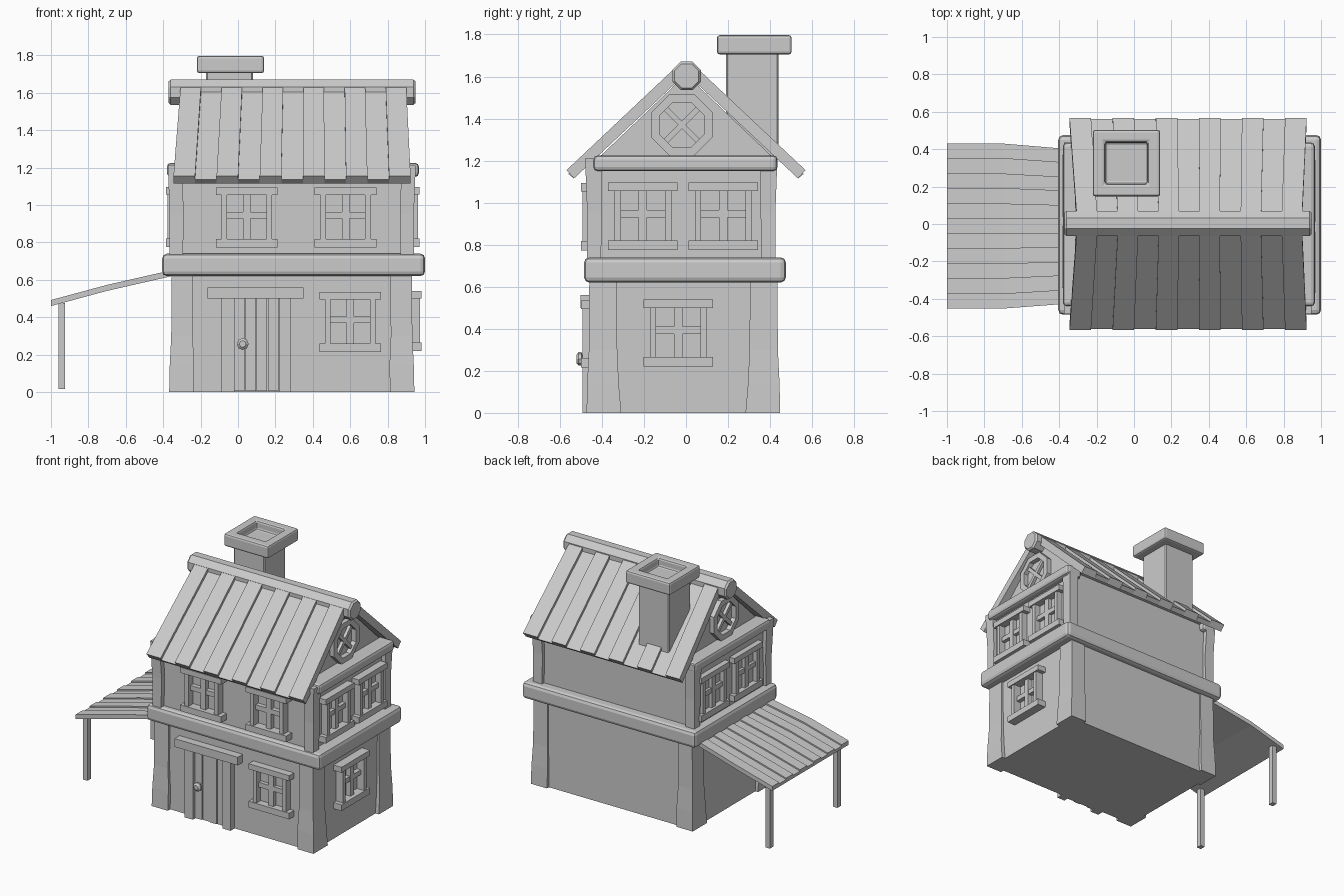
import bpy, bmesh, math
from mathutils import Vector

if "Cube" in bpy.data.objects:
    bpy.data.objects.remove(bpy.data.objects["Cube"])

grey = bpy.data.materials.new("plain_grey")
grey.diffuse_color = (0.6, 0.6, 0.6, 1)
grey.use_nodes = True
grey.node_tree.nodes["Principled BSDF"].inputs["Base Color"].default_value = grey.diffuse_color


def finish(name, bm, bevel=0, segments=2):
    bmesh.ops.recalc_face_normals(bm, faces=bm.faces)
    me = bpy.data.meshes.new(name)
    bm.to_mesh(me)
    bm.free()
    me.materials.append(grey)
    ob = bpy.data.objects.new(name, me)
    bpy.context.collection.objects.link(ob)
    if bevel:
        m = ob.modifiers.new("bevel", 'BEVEL')
        m.width, m.segments = bevel, segments
    return ob


def add_loft(bm, loops):
    """Skin a list of equal closed loops and cap both ends."""
    rings = [[bm.verts.new(p) for p in lp] for lp in loops]
    n = len(rings[0])
    for a, b in zip(rings, rings[1:]):
        for i in range(n):
            bm.faces.new((a[i], a[(i + 1) % n], b[(i + 1) % n], b[i]))
    bm.faces.new(rings[0])
    bm.faces.new(rings[-1])


def rect(x0, x1, y0, y1, z):
    return [(x0, y0, z), (x1, y0, z), (x1, y1, z), (x0, y1, z)]


def add_box(bm, x0, x1, y0, y1, z0, z1):
    add_loft(bm, [rect(x0, x1, y0, y1, z0), rect(x0, x1, y0, y1, z1)])


def box(name, *dims, bevel=0, segments=2):
    bm = bmesh.new()
    add_box(bm, *dims)
    return finish(name, bm, bevel, segments)


def lerp(a, b, t):
    return a + (b - a) * t


# Walls
box("lower_walls", -0.345, 0.915, -0.445, 0.425, 0, 0.66)
box("upper_walls", -0.345, 0.915, -0.435, 0.40, 0.66, 1.21)
bm = bmesh.new()
tri = [(-0.43, 1.2), (0.43, 1.2), (0, 1.61)]
add_loft(bm, [[(x, y, z) for y, z in tri] for x in (-0.28, 0.86)])
finish("gable_walls", bm)

# Corner posts, flared at the foot below and at the head above
for sx in (0, 1):
    for sy in (0, 1):
        def ring(out, wx, wy, z, back=0.0):
            ox = 0.93 + out if sx else -0.355 - out
            ix = ox - wx if sx else ox + wx
            oy = 0.435 + out - back if sy else -0.46 - out
            iy = oy - wy if sy else oy + wy
            return rect(min(ox, ix), max(ox, ix), min(oy, iy), max(oy, iy), z)
        tag = ("left", "right")[sx] + ("_front", "_back")[sy]
        bm = bmesh.new()
        add_loft(bm, [ring(0.013, 0.13, 0.165, 0), ring(0.01, 0.13, 0.15, 0.14),
                      ring(0.002, 0.115, 0.135, 0.3), ring(0, 0.115, 0.13, 0.64)])
        finish("lower_post_" + tag, bm)
        bm = bmesh.new()
        add_loft(bm, [ring(0.01, 0.07, 0.065, 0.7, 0.02), ring(0.01, 0.075, 0.07, 0.95, 0.02),
                      ring(0.02, 0.075, 0.08, 1.21, 0.02)])
        finish("upper_post_" + tag, bm)

# Belt between the floors and gable beams
box("floor_band", -0.405, 1.0, -0.485, 0.475, 0.62, 0.74, bevel=0.025)
box("gable_beam_right", 0.84, 0.967, -0.44, 0.435, 1.15, 1.225, bevel=0.02)
box("gable_beam_left", -0.38, -0.26, -0.44, 0.435, 1.15, 1.225, bevel=0.02)


# Windows, built across / up / outwards then turned to the wall
def place(bm, side, plane, c, z):
    f = {"front": lambda v: (c + v.x, plane - v.y, z + v.z),
         "right": lambda v: (plane + v.y, c + v.x, z + v.z),
         "left": lambda v: (plane - v.y, c - v.x, z + v.z)}[side]
    for v in bm.verts:
        v.co = Vector(f(v.co))


def window(name, side, plane, c, z, d):
    bm = bmesh.new()
    add_box(bm, -0.165, 0.165, -0.03, d, 0.12, 0.16)
    add_box(bm, -0.165, 0.165, -0.03, d, -0.16, -0.115)
    for s in (-1, 1):
        a, b = sorted((s * 0.105, s * 0.135))
        add_box(bm, a, b, -0.03, d - 0.008, -0.13, 0.13)
    m = d * 0.55
    add_box(bm, -0.02, 0.02, -0.03, m, -0.13, 0.13)
    add_box(bm, -0.11, 0.11, -0.03, m - 0.003, -0.005, 0.03)
    place(bm, side, plane, c, z)
    finish(name, bm)


window("front_window_lower", "front", -0.445, 0.6, 0.375, 0.055)
for i, x in enumerate((0.047, 0.575)):
    window(f"front_window_upper_{i}", "front", -0.435, x, 0.933, 0.065)
window("right_window_lower", "right", 0.915, -0.037, 0.38, 0.065)
for i, y in enumerate((-0.205, 0.177)):
    window(f"right_window_upper_{i}", "right", 0.915, y, 0.935, 0.055)
    window(f"left_window_upper_{i}", "left", -0.345, -y, 0.935, 0.04)


# Round gable windows with crossed bars
def round_window(name, side, plane):
    bm = bmesh.new()
    n = 8
    rings = []
    for r, d in ((0.157, -0.02), (0.157, 0.035), (0.115, 0.035), (0.115, -0.02)):
        rings.append([bm.verts.new((r * math.cos((k + .5) * math.tau / n), d,
                                    r * math.sin((k + .5) * math.tau / n))) for k in range(n)])
    for a, b in zip(rings, rings[1:]):
        for k in range(n):
            bm.faces.new((a[k], a[(k + 1) % n], b[(k + 1) % n], b[k]))
    for ang in (45, 135):
        u = Vector((math.cos(math.radians(ang)), 0, math.sin(math.radians(ang))))
        w = Vector((-u.z, 0, u.x))
        add_loft(bm, [[u * e + w * h + Vector((0, d, 0)) for h, d in
                       ((-.013, -.02), (.013, -.02), (.013, .022), (-.013, .022))]
                      for e in (-0.12, 0.12)])
    place(bm, side, plane, -0.02, 1.37)
    finish(name, bm)


round_window("round_window_right", "right", 0.86)
round_window("round_window_left", "left", -0.28)

# Door: planks, frame, knob
for i in range(4):
    box(f"door_plank_{i}", -0.02 + i * 0.06, 0.036 + i * 0.06, -0.47 + 0.006 * (i % 2), -0.42, 0.005, 0.5)
box("door_backing", -0.02, 0.22, -0.452, -0.42, 0.005, 0.5)
box("door_jamb_left", -0.088, -0.02, -0.493, -0.42, 0, 0.51)
box("door_jamb_right", 0.22, 0.284, -0.493, -0.42, 0, 0.51)
box("door_lintel", -0.163, 0.35, -0.503, -0.42, 0.5, 0.56)
bm = bmesh.new()
add_loft(bm, [[(0.025 + r * math.cos(k * math.tau / 8), y, 0.257 + r * math.sin(k * math.tau / 8))
               for k in range(8)]
              for r, y in ((0.014, -0.46), (0.014, -0.49), (0.032, -0.498), (0.032, -0.511), (0.018, -0.522))])
finish("door_knob", bm)

# Roof boards, alternately raised and sunk, both slopes
for s, side in ((-1, "front"), (1, "back")):
    for i in range(11):
        drop = 0.026 * (i % 2)
        ey = 0.568 - 0.3 * drop
        prof = [(ey, 1.155 - drop * 0.7, 0), (0.03, 1.662 - drop, 1), (0.0, 1.615, 1), (0.533, 1.115, 0)]
        bm = bmesh.new()
        add_loft(bm, [[(lerp(lerp(-0.345, 0.923, t), lerp(-0.305, 0.898, t), up), s * y, z)
                       for y, z, up in prof] for t in (i / 11, (i + 1) / 11)])
        finish(f"roof_board_{side}_{i}", bm)

# Ridge log
bm = bmesh.new()
add_loft(bm, [[(x, 0.003 + r * math.cos((k + .5) * math.tau / 8), 1.603 + r * math.sin((k + .5) * math.tau / 8))
               for k in range(8)]
              for x, r in ((-0.372, 0.062), (-0.36, 0.073), (0.938, 0.073), (0.95, 0.062))])
finish("ridge_log", bm)

# Chimney with hollow cap
box("chimney_shaft", -0.17, 0.08, 0.19, 0.44, 1.2, 1.72, bevel=0.008, segments=1)
bm = bmesh.new()
outer, inner = (-0.22, 0.14, 0.147, 0.503), (-0.155, 0.073, 0.215, 0.437)
add_loft(bm, [rect(*outer, 1.705), rect(*outer, 1.797), rect(*inner, 1.797), rect(*inner, 1.735)])
bm.faces.ensure_lookup_table()
finish("chimney_cap", bm, bevel=0.014)

# Side awning: alternating boards with a slight bend, on two posts
for i in range(11):
    t = 0.01 * (i % 2)
    secs = []
    for x, z, y0, y1 in ((-1.0, 0.492, -0.452, 0.43), (-0.7, 0.573, -0.452, 0.43), (-0.34, 0.655, -0.425, 0.4)):
        a, b = lerp(y0, y1, i / 11), lerp(y0, y1, (i + 1) / 11)
        secs.append([(x, a, z - 0.032), (x, b, z - 0.032), (x, b, z - t), (x, a, z - t)])
    bm = bmesh.new()
    add_loft(bm, secs)
    finish(f"awning_board_{i}", bm)
for y, side in ((-0.4, "front"), (0.38, "back")):
    box("awning_post_" + side, -0.96, -0.925, y - 0.02, y + 0.02, 0.015, 0.475)
